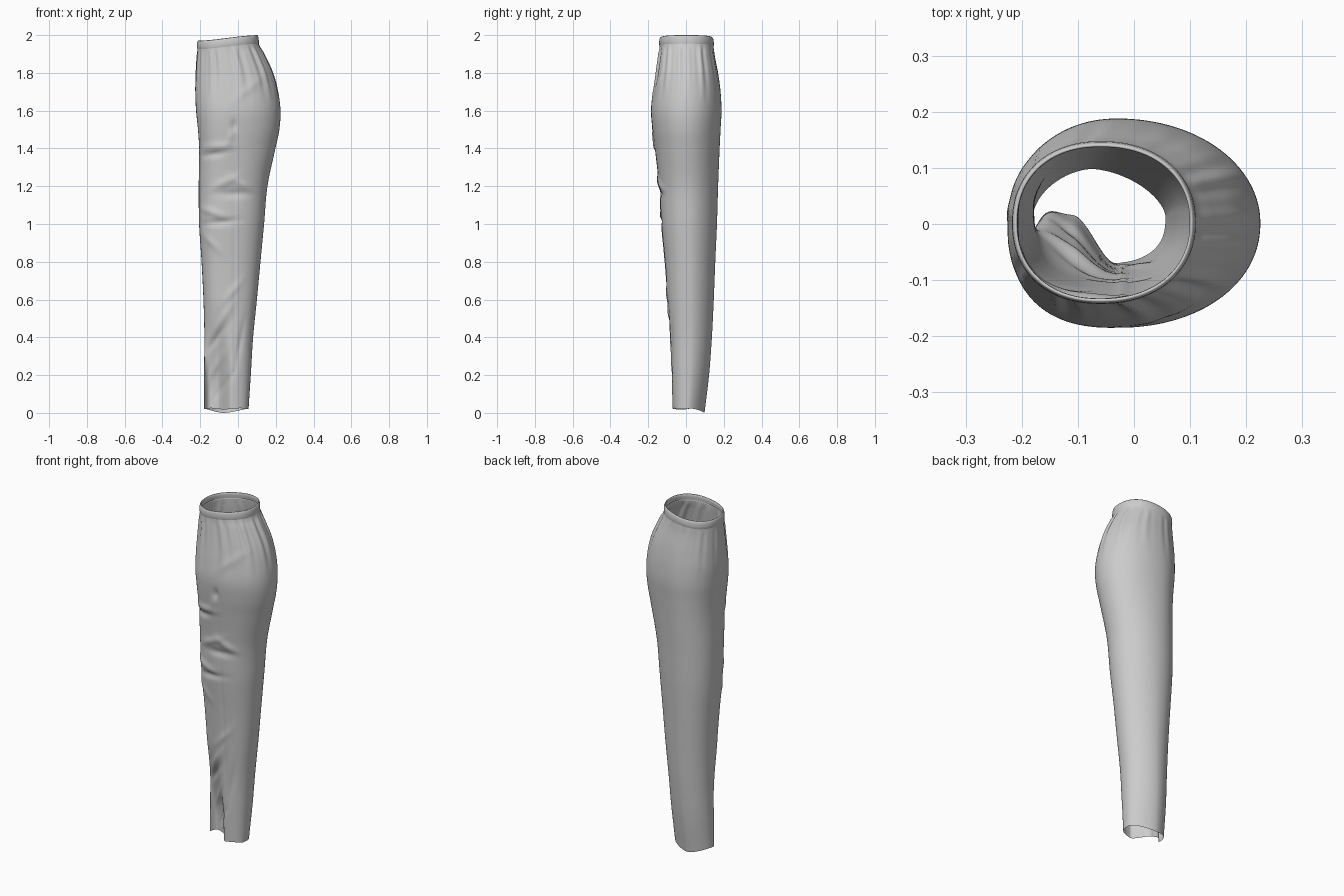
import bpy, bmesh, math

# z, x min, x max, y min, y max, x of the widest line
SECTIONS = [
    (0.00, -.180, .056, -.072, .098, -.075), (0.20, -.180, .068, -.078, .122, -.065),
    (0.40, -.178, .080, -.085, .137, -.055), (0.60, -.183, .100, -.098, .147, -.05),
    (0.80, -.193, .119, -.113, .155, -.05), (1.00, -.206, .138, -.132, .164, -.05),
    (1.20, -.208, .156, -.143, .170, -.045), (1.40, -.206, .198, -.165, .178, -.04),
    (1.50, -.212, .219, -.178, .183, -.035), (1.60, -.222, .225, -.185, .188, -.03),
    (1.70, -.226, .212, -.175, .183, -.03), (1.80, -.224, .184, -.160, .170, -.035),
    (1.90, -.219, .137, -.146, .152, -.05), (1.95, -.215, .111, -.140, .146, -.058),
    (2.00, -.213, .104, -.138, .142, -.06)]

# Squareness of the corners by height: z, back +x, back -x, inner -x, inner +x
CORNERS = [(0, 1.65, 1.75, 2.6, 2.7), (.8, 1.8, 2.15, 2.6, 2.25),
           (1.5, 2.0, 2.1, 2.6, 2.1), (1.8, 2.1, 2.1, 2.4, 2.1), (2.01, 2.2, 2.2, 2.2, 2.2)]

# Cloth folds on the inner-leg side: x, z, angle, half length, half width, height
FOLDS = [
    (-.10, 1.41, .05, .07, .020, .008), (-.13, 1.37, .15, .06, .016, -.010),
    (-.02, 1.52, 1.57, .030, .010, -.016), (-.04, 1.46, 1.2, .05, .014, .006),
    (-.07, 1.22, .45, .07, .020, .008), (.02, 1.21, -.55, .06, .020, .008),
    (-.02, 1.16, 0, .07, .020, -.010), (-.13, 1.06, -.35, .07, .018, .008),
    (-.09, 1.01, .10, .08, .016, -.010), (-.14, .90, -.8, .07, .018, .005),
    (-.03, .64, .9, .07, .018, .006), (-.08, .50, 1.0, .10, .018, .007),
    (-.11, .40, .9, .09, .016, -.008), (-.10, .27, 1.1, .09, .016, .008),
    (.01, .36, 1.4, .12, .014, -.005), (-.07, .14, 1.0, .08, .015, -.007),
    (-.02, .80, 1.57, .60, .007, -.003), (.06, 1.72, .7, .10, .022, .004)]

N, ROWS = 144, 170


def smooth(a, b, v):
    t = min(1, max(0, (v - a) / (b - a)))
    return t * t * (3 - 2 * t)


def section(z):
    """Catmull-Rom interpolation of the section table."""
    last = len(SECTIONS) - 1
    i = max([k for k in range(last) if SECTIONS[k][0] <= z] or [0])
    p0, p1 = SECTIONS[max(i - 1, 0)], SECTIONS[i]
    p2, p3 = SECTIONS[i + 1], SECTIONS[min(i + 2, last)]
    h = p2[0] - p1[0]
    t = (z - p1[0]) / h
    out = []
    for k in range(1, 6):
        m1 = (p2[k] - p0[k]) / (p2[0] - p0[0]) * h
        m2 = (p3[k] - p1[k]) / (p3[0] - p1[0]) * h
        out.append((2*t**3 - 3*t*t + 1) * p1[k] + (t**3 - 2*t*t + t) * m1
                   + (3*t*t - 2*t**3) * p2[k] + (t**3 - t*t) * m2)
    return out


def corner(z, quadrant):
    for a, b in zip(CORNERS, CORNERS[1:]):
        if z <= b[0]:
            t = (z - a[0]) / (b[0] - a[0])
            return a[quadrant + 1] * (1 - t) + b[quadrant + 1] * t


def surface(a, z, offset=0.0):
    """Point on the draped tube at angle a and height z."""
    x0, x1, y0, y1, cx = section(z)
    c, s = math.cos(a), math.sin(a)
    cy = (y0 + y1) / 2
    e = 2 / corner(z, int(a / (math.pi / 2)) % 4)
    x = cx + (x1 - cx if c > 0 else cx - x0) * math.copysign(abs(c) ** e, c)
    y = cy + (y1 - y0) / 2 * math.copysign(abs(s) ** e, s)
    d = offset
    # Gathers below the waistband, weaker at the back
    g = smooth(1.60, 1.86, z) * (1 - smooth(1.91, 1.96, z)) * (.4 + .6 * smooth(-.5, .6, c - s))
    d += .003 * g * (math.sin(17 * a) + .7 * math.sin(27 * a + 1))
    # Folds on the inner side
    front = smooth(.1, .7, -s)
    if front > 0:
        for fx, fz, ang, ln, wd, ht in FOLDS:
            u = (x - fx) * math.cos(ang) + (z - fz) * math.sin(ang)
            v = (z - fz) * math.cos(ang) - (x - fx) * math.sin(ang)
            q = (u / ln) ** 2 + (v / wd) ** 2
            if q < 12:
                d += front * ht * math.exp(-q)
    x += c * d
    y += s * d
    # Lower-leg step where the inner panel falls inward
    dent = (1 - smooth(.08, .62, z)) * (1 - smooth(-.11, -.03, x)) * smooth(.1, .9, -s)
    y += .085 * dent
    return x, y


def tilt(x, z):
    """Slope of the waist edge, fading out down the leg."""
    return z - smooth(1.55, 2.0, z) * .03 * smooth(-.05, 1.05, 1 - (x + .215) / .32)


def make(name, rings):
    bm = bmesh.new()
    vs = [[bm.verts.new(p) for p in r] for r in rings]
    for a, b in zip(vs, vs[1:]):
        for j in range(N):
            k = (j + 1) % N
            bm.faces.new((a[j], a[k], b[k], b[j]))
    me = bpy.data.meshes.new(name)
    bm.to_mesh(me)
    bm.free()
    ob = bpy.data.objects.new(name, me)
    bpy.context.collection.objects.link(ob)
    for p in me.polygons:
        p.use_smooth = True


def ring(z, offset=0.0):
    pts = []
    for j in range(N):
        a = math.tau * (j + .5) / N
        x, y = surface(a, z, offset)
        zz = tilt(x, z)
        # Wavy hem, lowest at the outer side
        w = 1 - smooth(0, .3, z)
        zz += w * (.022 - .022 * max(0, math.sin(a)) ** 3 + .003 * math.sin(5 * a) * (1 - math.sin(a)) / 2)
        pts.append((x, y, zz))
    return pts


# Trouser leg and seat
make("trouser_leg", [ring(1.958 * i / ROWS) for i in range(ROWS + 1)])

# Elastic waistband with a rounded rim
band = [(1.954, .000), (1.960, .002), (1.972, .0035), (1.988, .003), (1.997, .001),
        (2.000, -.002), (1.997, -.005), (1.985, -.006), (1.965, -.004)]
make("waistband", [ring(z, o) for z, o in band])
